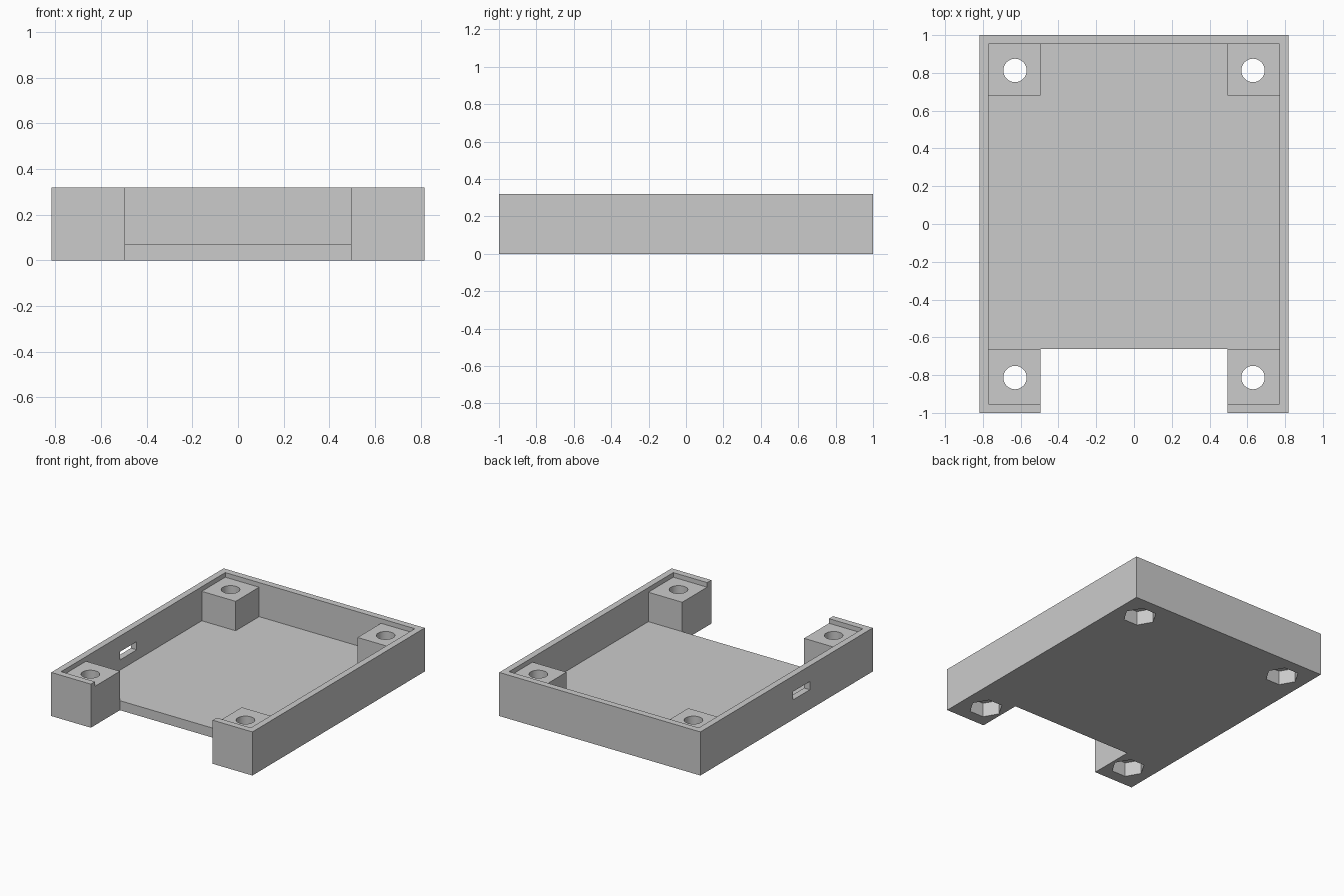
import bpy
import bmesh
import math

old = bpy.data.objects.get("Cube")
if old:
    bpy.data.objects.remove(old, do_unlink=True)

# Main dimensions
W, L, H = 0.817, 1.0, 0.32          # half width, half length, height
IN_X, IN_Y = 0.77, 0.952            # inner faces of the walls
GAP = 0.495                         # half width between the posts
FRONT, BACK = -0.663, 0.68          # inner faces of front and back posts
FLOOR, POST_TOP = 0.07, 0.286
HOLE_X, HOLE_Y = 0.63, 0.813
OVER = 0.1                          # cutter overshoot

grey = bpy.data.materials.new("plain grey")
grey.use_nodes = True
colour = (0.6, 0.6, 0.6, 1)
grey.diffuse_color = colour
grey.node_tree.nodes["Principled BSDF"].inputs["Base Color"].default_value = colour


def prism(name, outline, z0, z1):
    """Extrude a counter-clockwise outline from z0 to z1."""
    bm = bmesh.new()
    face = bm.faces.new([bm.verts.new((x, y, z0)) for x, y in outline])
    ext = bmesh.ops.extrude_face_region(bm, geom=[face])
    verts = [v for v in ext["geom"] if isinstance(v, bmesh.types.BMVert)]
    bmesh.ops.translate(bm, verts=verts, vec=(0, 0, z1 - z0))
    bmesh.ops.recalc_face_normals(bm, faces=bm.faces[:])
    mesh = bpy.data.meshes.new(name)
    bm.to_mesh(mesh)
    bm.free()
    mesh.materials.append(grey)
    obj = bpy.data.objects.new(name, mesh)
    bpy.context.collection.objects.link(obj)
    return obj


def mirrored(half):
    """Complete a right-hand outline across x = 0."""
    return half + [(-x, y) for x, y in reversed(half)]


def rect(x0, x1, y0, y1):
    return [(x0, y0), (x1, y0), (x1, y1), (x0, y1)]


def ring(x, y, radius, sides):
    return [(x + radius * math.cos(2 * math.pi * i / sides),
             y + radius * math.sin(2 * math.pi * i / sides)) for i in range(sides)]


def cut(target, cutter):
    bpy.context.view_layer.objects.active = target
    mod = target.modifiers.new("cut", "BOOLEAN")
    mod.operation = "DIFFERENCE"
    mod.solver = "EXACT"
    mod.object = cutter
    bpy.ops.object.modifier_apply(modifier=mod.name)
    bpy.data.objects.remove(cutter, do_unlink=True)


# Outer block with the open front notch
tray = prism("tray", mirrored([(GAP, FRONT), (GAP, -L), (W, -L), (W, L)]), 0, H)

# Pocket around the four corner posts
pocket = [(GAP, FRONT - OVER), (GAP, FRONT), (IN_X, FRONT),
          (IN_X, BACK), (GAP, BACK), (GAP, IN_Y)]
cut(tray, prism("pocket_cutter", mirrored(pocket), FLOOR, H + OVER))

# Shallow recess that leaves a lip above the posts
cut(tray, prism("lip_cutter", rect(-IN_X, IN_X, -IN_Y, IN_Y), POST_TOP, H + OVER))

# Screw holes with hexagonal nut recesses underneath
for sx in (-1, 1):
    for sy in (-1, 1):
        x, y = sx * HOLE_X, sy * HOLE_Y
        cut(tray, prism("nut_cutter", ring(x, y, 0.115, 6), -OVER, 0.105))
        cut(tray, prism("hole_cutter", ring(x, y, 0.062, 40), -OVER, H + OVER))

# Cable slot through one side wall
cut(tray, prism("slot_cutter", rect(-W - OVER, -IN_X + OVER, -0.27, -0.075), 0.145, 0.205))

# Smooth hole walls, sharp edges elsewhere
bpy.ops.object.select_all(action="DESELECT")
tray.select_set(True)
bpy.context.view_layer.objects.active = tray
bpy.ops.object.shade_smooth_by_angle(angle=math.radians(30))
